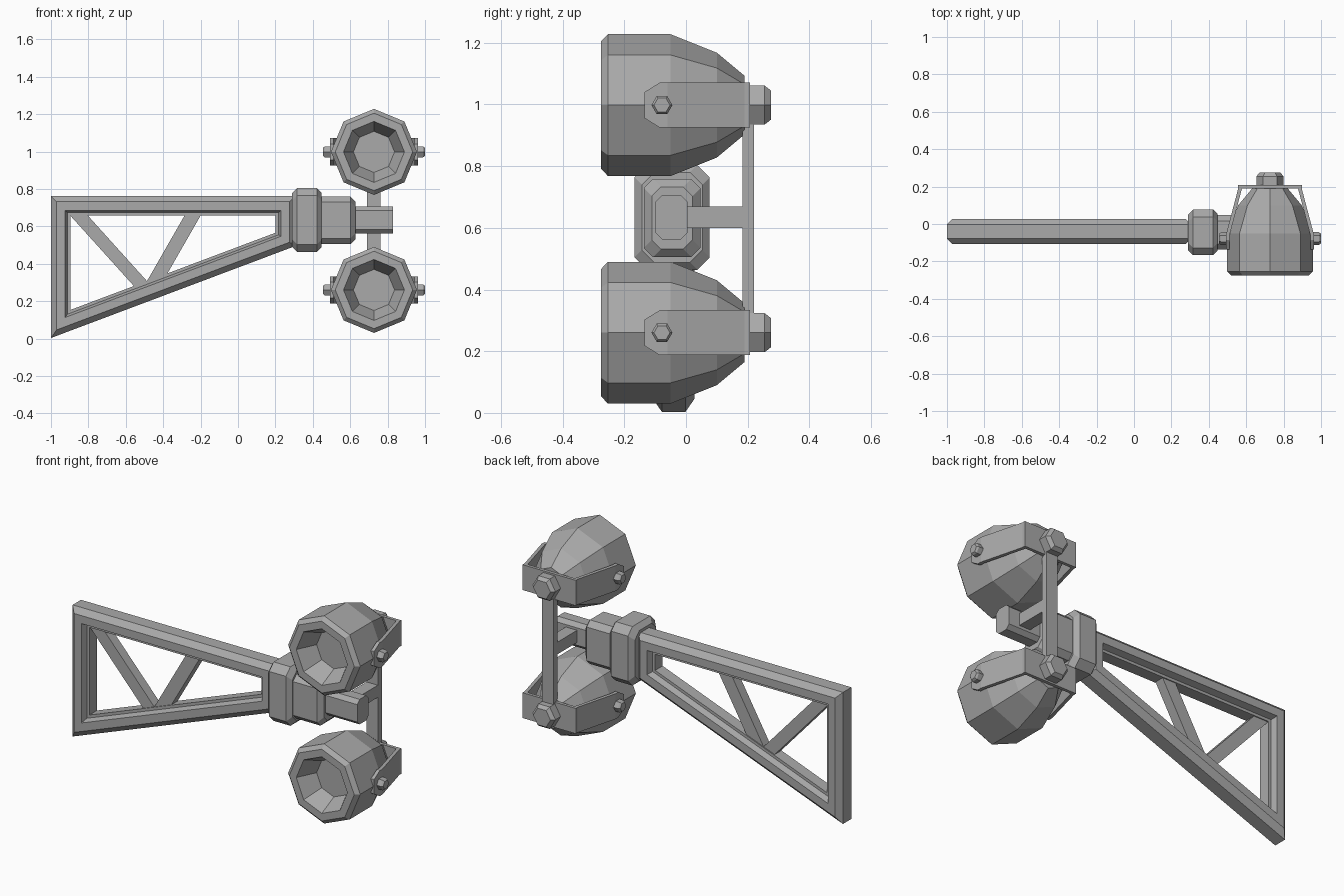
import bpy, bmesh, math
from mathutils import Vector

if "Cube" in bpy.data.objects:
    bpy.data.objects.remove(bpy.data.objects["Cube"])

grey = bpy.data.materials.new("painted grey metal")
grey.use_nodes = True
COLOUR = (0.4, 0.4, 0.4, 1)
grey.diffuse_color = COLOUR
grey.node_tree.nodes["Principled BSDF"].inputs["Base Color"].default_value = COLOUR

MID_Y = -0.04      # centre plane of the arm
LAMP_X = 0.727


def loft(name, loops, caps=True, closed=False):
    """Skin a list of equally long point loops."""
    bm = bmesh.new()
    rings = [[bm.verts.new(p) for p in loop] for loop in loops]
    pairs = list(zip(rings, rings[1:]))
    if closed:
        pairs.append((rings[-1], rings[0]))
    for a, b in pairs:
        n = len(a)
        for i in range(n):
            j = (i + 1) % n
            bm.faces.new((a[i], a[j], b[j], b[i]))
    if caps and not closed:
        bm.faces.new(rings[0])
        bm.faces.new(rings[-1])
    bmesh.ops.recalc_face_normals(bm, faces=bm.faces)
    mesh = bpy.data.meshes.new(name)
    bm.to_mesh(mesh)
    bm.free()
    mesh.materials.append(grey)
    obj = bpy.data.objects.new(name, mesh)
    bpy.context.collection.objects.link(obj)
    return obj


def box(name, x, y, z):
    return loft(name, [[(a, y[0], z[0]), (a, y[1], z[0]), (a, y[1], z[1]), (a, y[0], z[1])]
                       for a in x])


def ring(radius, sides, axis, pos, centre):
    """Regular polygon around the x or y axis, at pos along it."""
    pts = []
    for i in range(sides):
        t = math.tau * i / sides
        u, w = radius * math.cos(t), radius * math.sin(t)
        if axis == "y":
            pts.append((centre[0] + u, pos, centre[1] + w))
        else:
            pts.append((pos, centre[0] + u, centre[1] + w))
    return pts


def block(name, x0, x1, half_y, half_z, corner, bevel0, bevel1, mid_z, mid_y=MID_Y):
    """Block along x with cut corners and bevelled ends."""
    def section(x, inset):
        a, b, c = half_y - inset, half_z - inset, corner
        return [(x, mid_y + p, mid_z + q) for p, q in
                ((a, c - b), (a, b - c), (a - c, b), (c - a, b),
                 (-a, b - c), (-a, c - b), (c - a, -b), (a - c, -b))]
    stations = [(x0, bevel0), (x0 + bevel0, 0), (x1 - bevel1, 0), (x1, bevel1)]
    if not bevel0:
        stations.pop(0)
    if not bevel1:
        stations.pop()
    return loft(name, [section(*s) for s in stations])


# Tapered arm frame: one cross-section swept around a mitred outline
OUTLINE = [Vector(p) for p in ((-1, 0.003), (0.305, 0.494), (0.305, 0.762), (-1, 0.762))]


def inset_outline(d, y):
    pts = []
    for i, p in enumerate(OUTLINE):
        a = (p - OUTLINE[i - 1]).normalized()
        b = (OUTLINE[(i + 1) % 4] - p).normalized()
        na, nb = Vector((-a.y, a.x)), Vector((-b.y, b.x))
        q = p + (na + nb) * d / (1 + na.dot(nb))
        pts.append((q.x, MID_Y + y, q.y))
    return pts


half = [(0, 0.038), (0.03, 0.068), (0.076, 0.068), (0.088, 0.034), (0.104, 0.034)]
profile = half + [(d, -y) for d, y in reversed(half)]
loft("arm_frame", [inset_outline(d, y) for d, y in profile], closed=True)


# Diagonal braces inside the frame
def brace(name, top, bottom, width):
    loops = []
    for y in (-0.028, 0.028):
        loops.append([(top - width, MID_Y + y, 0.68), (top + width, MID_Y + y, 0.68),
                      (bottom + width, MID_Y + y, 0.27), (bottom - width, MID_Y + y, 0.27)])
    loft(name, loops)


brace("outer_brace", -0.87, -0.50, 0.047)
brace("inner_brace", -0.23, -0.465, 0.043)

# Collars and the end bar
block("large_collar", 0.29, 0.447, 0.122, 0.17, 0.04, 0.026, 0.024, 0.634, -0.045)
block("small_collar", 0.44, 0.627, 0.092, 0.127, 0.03, 0, 0.026, 0.632, -0.045)
block("end_bar", 0.6, 0.83, 0.052, 0.072, 0.022, 0, 0, 0.634, -0.047)

# Rear strap that carries both lamps
box("strap_link", (LAMP_X - 0.036, LAMP_X + 0.036), (-0.01, 0.2), (0.6, 0.67))
box("rear_strap", (LAMP_X - 0.036, LAMP_X + 0.036), (0.184, 0.22), (0.21, 1.05))


def lamp(label, z):
    c = (LAMP_X, z)
    # Eight-sided shell with a recessed mouth
    shape = [(0.11, -0.165), (0.163, -0.275), (0.207, -0.275), (0.23, -0.253),
             (0.23, -0.05), (0.17, 0.1), (0.095, 0.19)]
    loft(label + "_lamp_shell", [ring(r, 8, "y", y, c) for r, y in shape])

    # Rear hexagonal bolt
    loft(label + "_rear_bolt", [ring(r, 6, "y", y, c) for r, y in
                                ((0.073, 0.2), (0.073, 0.255), (0.055, 0.275))])

    # U-shaped bracket: back plate with a splayed arm on each side
    box(label + "_bracket_back", (LAMP_X - 0.17, LAMP_X + 0.17), (0.19, 0.208),
        (z - 0.073, z + 0.073))
    for side, s in (("left", 1), ("right", -1)):
        path = [(0.165, 0.208, 0.073), (0.236, -0.06, 0.073),
                (0.236, -0.085, 0.073), (0.236, -0.135, 0.042)]
        loops = []
        for off, y, h in path:
            x = LAMP_X + s * off
            loops.append([(x, y, z - h), (x, y, z + h),
                          (x - s * 0.02, y, z + h), (x - s * 0.02, y, z - h)])
        loft(f"{label}_{side}_bracket_arm", loops)
        loft(f"{label}_{side}_pivot_bolt",
             [ring(r, 6, "x", LAMP_X + s * off, (-0.078, z)) for r, off in
              ((0.034, 0.2), (0.034, 0.262), (0.026, 0.272))])


lamp("upper", 0.998)
lamp("lower", 0.26)
